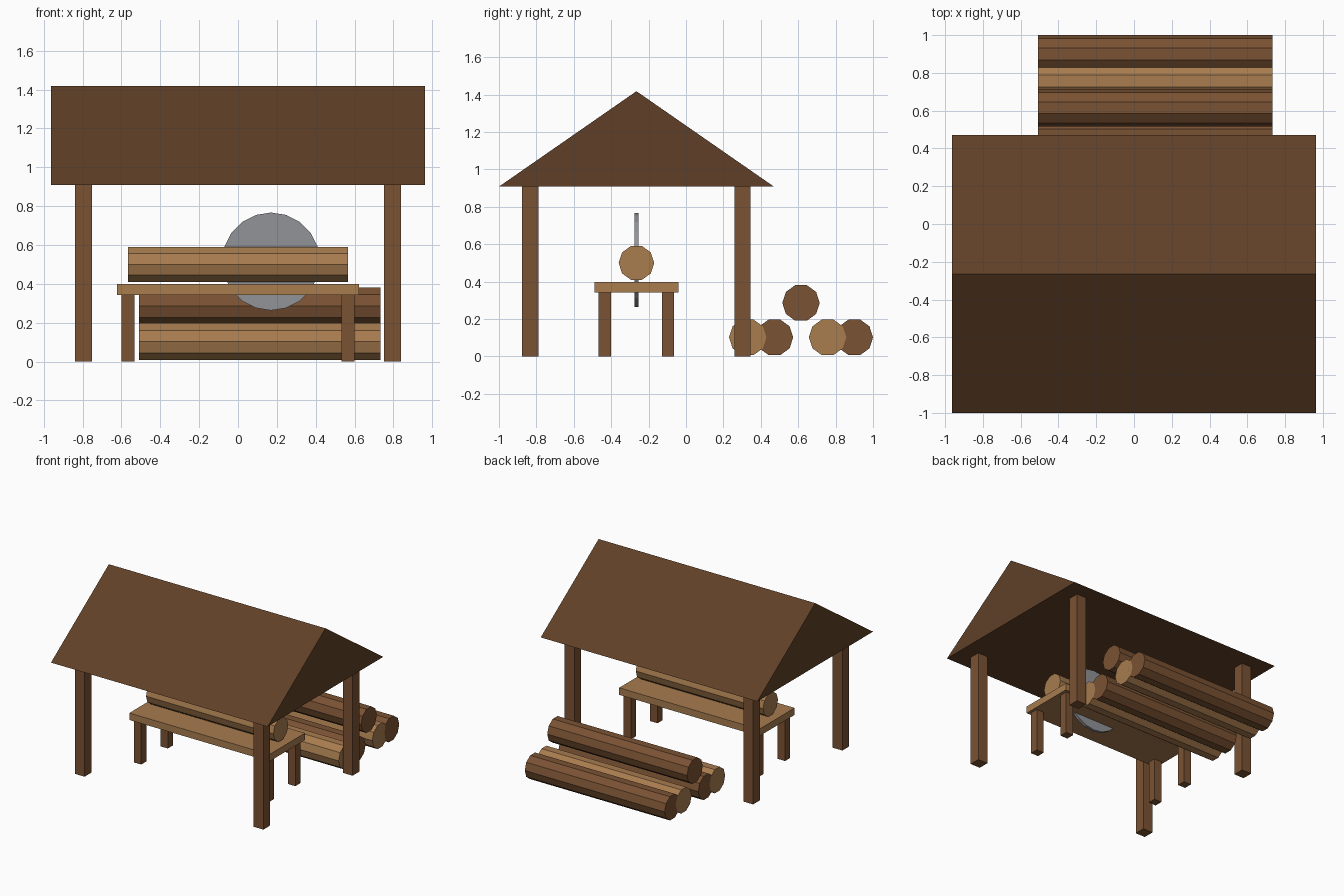
import bpy, bmesh, math
from mathutils import Matrix

if "Cube" in bpy.data.objects:
    bpy.data.objects.remove(bpy.data.objects["Cube"])


def material(name, rgb):
    """Flat material from an sRGB 0-255 colour."""
    lin = [((c / 255 + 0.055) / 1.055) ** 2.4 for c in rgb]
    m = bpy.data.materials.new(name)
    m.diffuse_color = (*lin, 1)
    m.use_nodes = True
    m.node_tree.nodes["Principled BSDF"].inputs["Base Color"].default_value = m.diffuse_color
    return m


DARK = material("dark_wood", (122, 82, 51))
LIGHT = material("light_wood", (168, 124, 79))
ROOF = material("roof_brown", (96, 64, 39))
STEEL = material("steel", (145, 147, 153))


def finish(name, bm, mat):
    bmesh.ops.recalc_face_normals(bm, faces=bm.faces)
    me = bpy.data.meshes.new(name)
    bm.to_mesh(me)
    bm.free()
    me.materials.append(mat)
    ob = bpy.data.objects.new(name, me)
    bpy.context.collection.objects.link(ob)
    return ob


def box(name, centre, size, mat):
    bm = bmesh.new()
    bmesh.ops.create_cube(bm, size=1, matrix=Matrix.Translation(centre) @ Matrix.Diagonal((*size, 1)))
    return finish(name, bm, mat)


def prism(name, profile, start, direction, mat):
    """Extrude a closed profile of points along a direction."""
    bm = bmesh.new()
    face = bm.faces.new([bm.verts.new([p[i] + start[i] for i in range(3)]) for p in profile])
    new = bmesh.ops.extrude_face_region(bm, geom=[face], use_keep_orig=True)["geom"]
    bmesh.ops.translate(bm, vec=direction, verts=[v for v in new if isinstance(v, bmesh.types.BMVert)])
    return finish(name, bm, mat)


def log(name, x, y, z, length, radius, mat):
    ring = [(0, radius * math.cos(i * math.tau / 10), radius * math.sin(i * math.tau / 10)) for i in range(10)]
    return prism(name, ring, (x - length / 2, y, z), (length, 0, 0), mat)


YC = -0.265  # centre line of the shed

# Shed posts and table legs
for sx, side in ((-1, "left"), (1, "right")):
    for sy, end in ((-1, "front"), (1, "back")):
        box(f"{end}_{side}_post", (sx * 0.795, YC + sy * 0.567, 0.455), (0.087, 0.087, 0.91), DARK)
        box(f"{end}_{side}_table_leg", (sx * 0.567, YC + sy * 0.169, 0.172), (0.066, 0.066, 0.344), DARK)

# Solid gabled roof
prism("roof", [(0, -0.735, 0.908), (0, 0.735, 0.908), (0, 0, 1.418)], (-0.963, YC, 0), (1.926, 0, 0), ROOF)

# Saw table, blade and the log being cut
box("table_top", (0, YC, 0.371), (1.246, 0.45, 0.056), LIGHT)
disc = [(0.252 * math.sin(i * math.tau / 20), 0, 0.252 * math.cos(i * math.tau / 20)) for i in range(20)]
prism("saw_blade", disc, (0.17, YC - 0.0115, 0.515), (0, 0.023, 0), STEEL)
log("log_on_table", 0, YC, 0.5, 1.132, 0.095, LIGHT)

# Log pile behind the shed
pile = [(0.33, 0.102, LIGHT), (0.473, 0.102, DARK), (0.757, 0.102, LIGHT), (0.9, 0.102, DARK), (0.615, 0.286, DARK)]
for i, (y, z, mat) in enumerate(pile):
    log(f"pile_log_{i + 1}", 0.112, y, z, 1.243, 0.1, mat)
